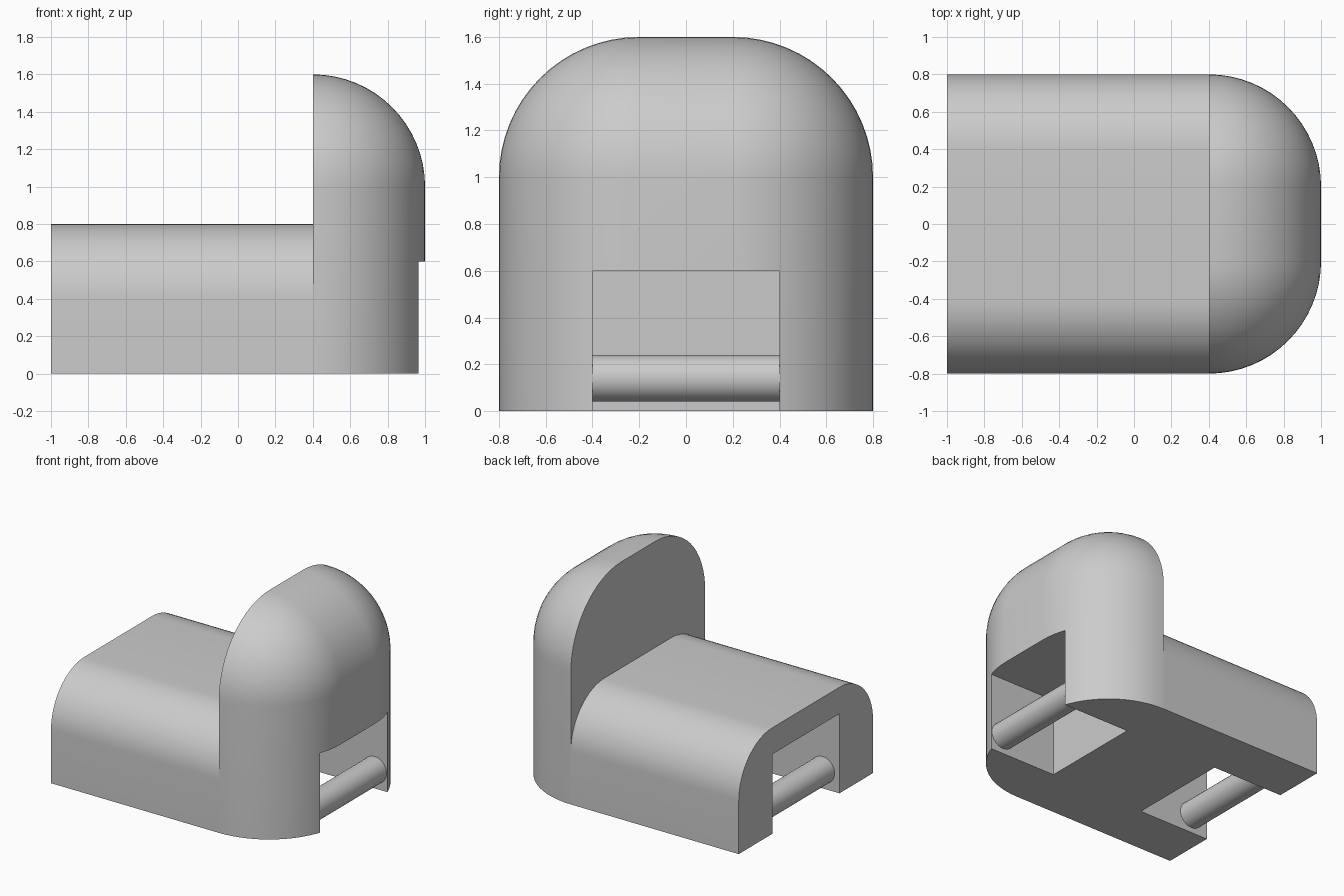
import bpy, bmesh, math

if "Cube" in bpy.data.objects:
    bpy.data.objects.remove(bpy.data.objects["Cube"], do_unlink=True)

SEGMENTS = 16
HALF_PI = math.pi / 2

grey = bpy.data.materials.new("light_grey")
grey.use_nodes = True
grey.diffuse_color = (0.6, 0.6, 0.6, 1)
grey.node_tree.nodes["Principled BSDF"].inputs["Base Color"].default_value = (0.6, 0.6, 0.6, 1)


def arch(x, radius, core, spring):
    """Arch section across y: straight legs, rounded shoulders, flat crown."""
    points = [(x, core + radius, 0)]
    for side, start in ((1, 0), (-1, HALF_PI)):
        for i in range(SEGMENTS + 1):
            a = start + HALF_PI * i / SEGMENTS
            points.append((x, side * core + radius * math.cos(a),
                           spring + radius * math.sin(a)))
    points.append((x, -core - radius, 0))
    return points


def loft(name, sections):
    """Closed solid through a row of matching sections."""
    bm = bmesh.new()
    rings = [[bm.verts.new(p) for p in s] for s in sections]
    for a, b in zip(rings, rings[1:]):
        for i in range(len(a)):
            j = (i + 1) % len(a)
            bm.faces.new((a[i], a[j], b[j], b[i]))
    bmesh.ops.remove_doubles(bm, verts=bm.verts, dist=0.0001)
    bmesh.ops.holes_fill(bm, edges=[e for e in bm.edges if e.is_boundary], sides=0)
    bmesh.ops.recalc_face_normals(bm, faces=bm.faces)
    mesh = bpy.data.meshes.new(name)
    bm.to_mesh(mesh)
    bm.free()
    mesh.materials.append(grey)
    obj = bpy.data.objects.new(name, mesh)
    bpy.context.collection.objects.link(obj)
    return obj


def activate(obj):
    bpy.ops.object.select_all(action='DESELECT')
    obj.select_set(True)
    bpy.context.view_layer.objects.active = obj


def smooth(obj):
    activate(obj)
    bpy.ops.object.shade_smooth_by_angle(angle=math.radians(30))


def cut_slot(obj, x0, x1):
    """Cut an open-bottomed slot, 0.8 wide and 0.6 high."""
    bpy.ops.mesh.primitive_cube_add(size=1, location=((x0 + x1) / 2, 0, 0.1))
    cutter = bpy.context.object
    cutter.name = "slot_cutter"
    cutter.scale = (x1 - x0, 0.8, 1)
    cutter.hide_render = True
    cutter.data.materials.append(grey)
    mod = obj.modifiers.new("slot", 'BOOLEAN')
    mod.operation = 'DIFFERENCE'
    mod.solver = 'EXACT'
    mod.object = cutter
    activate(obj)
    bpy.ops.object.modifier_apply(modifier=mod.name)
    bpy.data.objects.remove(cutter, do_unlink=True)


# Low body with rounded upper edges
body = loft("body", [arch(x, 0.4, 0.4, 0.4) for x in (-1, 0.4)])
cut_slot(body, -1.2, -0.4)
smooth(body)

# Tall end with ball-rounded corners
angles = [HALF_PI * i / SEGMENTS for i in range(SEGMENTS + 1)]
tall_end = loft("tall_end", [arch(0.4 + 0.6 * math.sin(a), 0.6 * math.cos(a), 0.2, 1.0)
                             for a in angles])
cut_slot(tall_end, 0.3, 1.2)
smooth(tall_end)

# Cross bars in the two slots
for name, x in (("left_bar", 0.86), ("right_bar", -0.86)):
    bpy.ops.mesh.primitive_cylinder_add(vertices=32, radius=0.1, depth=0.8,
                                        location=(x, 0, 0.14), rotation=(HALF_PI, 0, 0))
    bar = bpy.context.object
    bar.name = name
    bar.data.materials.append(grey)
    smooth(bar)
